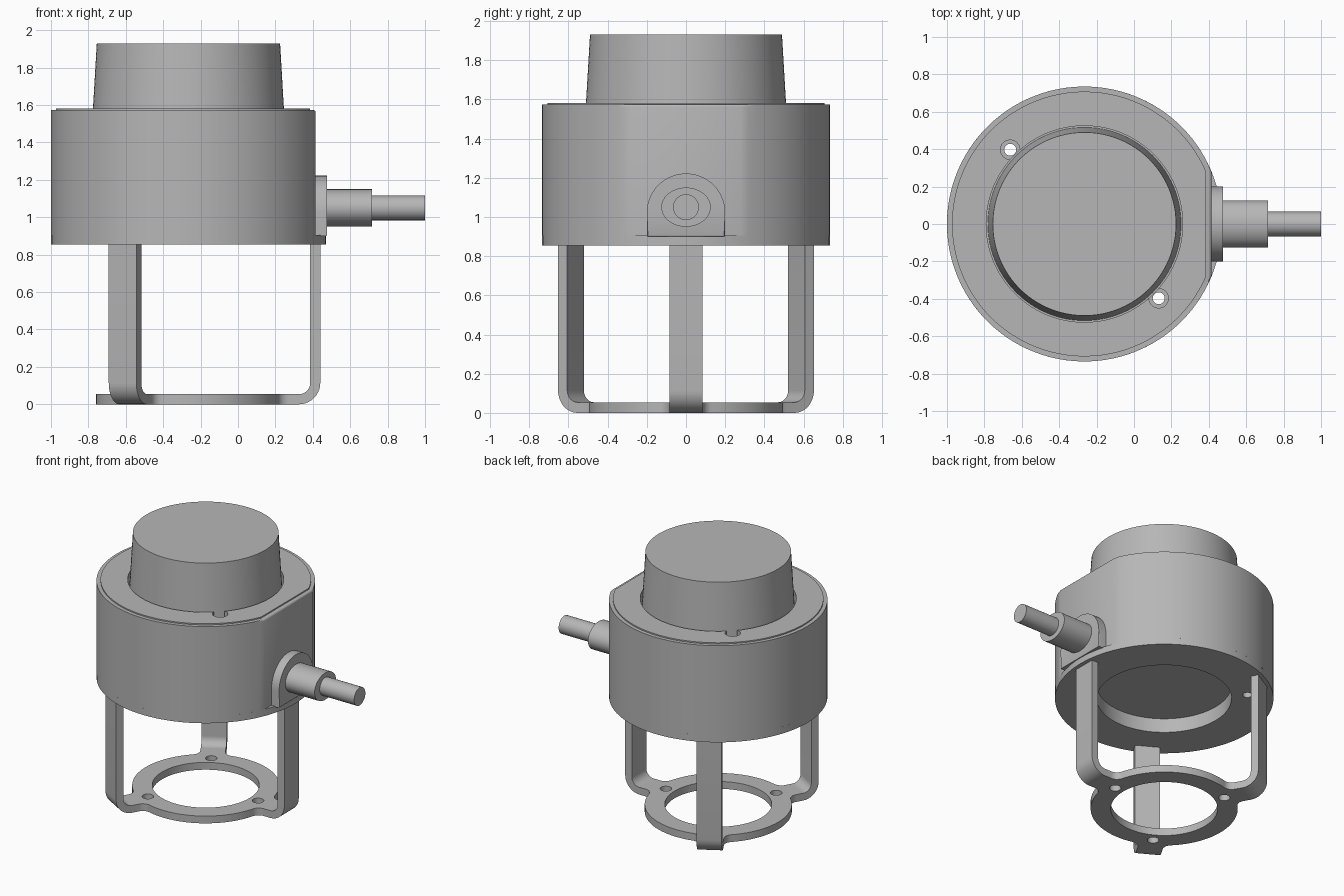
import bpy, bmesh, math
from mathutils import Matrix

if "Cube" in bpy.data.objects:
    bpy.data.objects.remove(bpy.data.objects["Cube"])

CX = -0.265                                   # axis of the round body
AXIS = Matrix.Translation((CX, 0, 0))
# local (x, y, z) -> world (z, x, y): outlines drawn in y/z, extruded along x
SIDE = Matrix(((0, 0, 1, 0), (1, 0, 0, 0), (0, 1, 0, 0), (0, 0, 0, 1)))

grey = bpy.data.materials.new("satin grey")
grey.use_nodes = True
COLOR = (0.47, 0.47, 0.47, 1)
grey.diffuse_color = COLOR
grey.node_tree.nodes["Principled BSDF"].inputs["Base Color"].default_value = COLOR


def arc(cx, cy, r, a0, a1, n=8, ry=None):
    """Points on an arc, angles in radians, both ends included."""
    ry = r if ry is None else ry
    return [(cx + r * math.cos(a0 + (a1 - a0) * i / n),
             cy + ry * math.sin(a0 + (a1 - a0) * i / n)) for i in range(n + 1)]


def circle(r, n=96, cx=0, cy=0, ry=None):
    return arc(cx, cy, r, 0, 2 * math.pi, n, ry)[:-1]


def d_shape(r, flat):
    """Circle cut by a straight chord at x = flat."""
    a = math.acos(flat / r)
    return arc(0, 0, r, a, 2 * math.pi - a, 96)


def prism(name, pts, z0, z1, matrix=AXIS, top_scale=1.0, bevel=0.0):
    """Extrude an outline, optionally tapered and with a rounded top rim."""
    bm = bmesh.new()
    low = [bm.verts.new((x, y, z0)) for x, y in pts]
    high = [bm.verts.new((x * top_scale, y * top_scale, z1)) for x, y in pts]
    bm.faces.new(low[::-1])
    cap = bm.faces.new(high)
    n = len(pts)
    for i in range(n):
        j = (i + 1) % n
        bm.faces.new((low[i], low[j], high[j], high[i]))
    if bevel:
        bmesh.ops.bevel(bm, geom=list(cap.edges), offset=bevel, segments=3,
                        profile=0.5, affect='EDGES')
    bmesh.ops.recalc_face_normals(bm, faces=bm.faces)
    mesh = bpy.data.meshes.new(name)
    bm.to_mesh(mesh)
    bm.free()
    mesh.transform(matrix)
    mesh.materials.append(grey)
    ob = bpy.data.objects.new(name, mesh)
    bpy.context.collection.objects.link(ob)
    return ob


def activate(ob):
    bpy.ops.object.select_all(action='DESELECT')
    ob.select_set(True)
    bpy.context.view_layer.objects.active = ob


def cut(ob, cutters):
    activate(ob)
    for c in cutters:
        m = ob.modifiers.new("cut", 'BOOLEAN')
        m.operation, m.solver, m.object = 'DIFFERENCE', 'EXACT', c
        bpy.ops.object.modifier_apply(modifier=m.name)


parts, helpers = [], []


def helper(*args):
    ob = prism(*args)
    ob.hide_render = True
    helpers.append(ob)
    return ob


# Round housing with one flat side, on a full round flange
flange = prism("base_flange", circle(0.735), 0.855, 0.905)
housing = prism("housing", d_shape(0.735, 0.68), 0.905, 1.573, bevel=0.012)
plate = prism("top_plate", d_shape(0.708, 0.65), 1.565, 1.582)

# Bottom recess, groove around the knob, two counterbored through holes
recess = helper("recess_cutter", circle(0.453), 0.8, 0.96)
groove = helper("groove_cutter", circle(0.525), 1.48, 1.7)
holes, bores = [], []
for s in (1, -1):
    p = (-0.397 * s, 0.397 * s)
    holes.append(helper("hole_cutter", circle(0.032, 24, *p), 0.8, 1.7))
    bores.append(helper("bore_cutter", circle(0.052, 24, *p), 1.49, 1.7))
cut(flange, [recess] + holes)
cut(housing, [recess, groove] + bores + holes)
cut(plate, [groove] + bores)
parts += [flange, housing, plate]

# Tapered knob
parts.append(prism("knob", circle(0.517), 1.47, 1.93, AXIS, 0.49 / 0.517, 0.012))

# Cable exit on the flat side: arched pad, oval sleeve, round cable
pad = [(-0.2, 0.9), (0.2, 0.9)] + arc(0, 1.022, 0.2, 0, math.pi, 32)
parts.append(prism("cable_pad", pad, 0.40, 0.477, SIDE, 1.0, 0.006))
parts.append(prism("cable_sleeve", circle(0.126, 48, 0, 1.05, 0.1), 0.46, 0.717, SIDE))
parts.append(prism("cable", circle(0.066, 32, 0, 1.05), 0.70, 1.0, SIDE))

# Foot ring with three filleted lugs
R, W, F, T = 0.495, 0.085, 0.06, 0.054      # ring radius, half width, fillet, thickness
LEG_R, BEND = 0.705, 0.115
LUG = LEG_R - BEND
fx = math.sqrt((R + F) ** 2 - (W + F) ** 2)
fa = math.atan2(W + F, fx)
sector = arc(fx, -W - F, F, math.pi - fa, math.pi / 2, 8)
sector += [(LUG, -W), (LUG, W)]
sector += arc(fx, W + F, F, -math.pi / 2, -math.pi + fa, 8)
sector += arc(0, 0, R, fa, 2 * math.pi / 3 - fa, 24)[1:-1]
outline = []
for k in range(3):
    c, s = math.cos(k * 2 * math.pi / 3), math.sin(k * 2 * math.pi / 3)
    outline += [(x * c - y * s, x * s + y * c) for x, y in sector]
foot = prism("foot_ring", outline, 0, T)
foot_cutters = [helper("ring_cutter", circle(0.36), -0.1, 0.2)]
for k in range(3):
    a = k * 2 * math.pi / 3
    foot_cutters.append(helper("screw_cutter", circle(
        0.039, 24, 0.43 * math.cos(a), 0.43 * math.sin(a)), -0.1, 0.2))
cut(foot, foot_cutters)
parts.append(foot)

# Three bent strap legs rising from the lugs
leg = arc(LUG, BEND, BEND, -math.pi / 2, 0, 10)
leg += [(LEG_R, 0.86), (LEG_R - T, 0.86)]
leg += arc(LUG, BEND, BEND - T, 0, -math.pi / 2, 10)
for k, name in enumerate(("left_leg", "back_leg", "front_leg")):
    m = AXIS @ Matrix.Rotation(k * 2 * math.pi / 3, 4, 'Z') @ Matrix.Rotation(math.pi / 2, 4, 'X')
    parts.append(prism(name, leg, -W, W, m))

# Clean up helpers, smooth the round surfaces
for h in helpers:
    bpy.data.objects.remove(h)
for ob in parts:
    activate(ob)
    bpy.ops.object.shade_smooth_by_angle(angle=math.radians(30))
